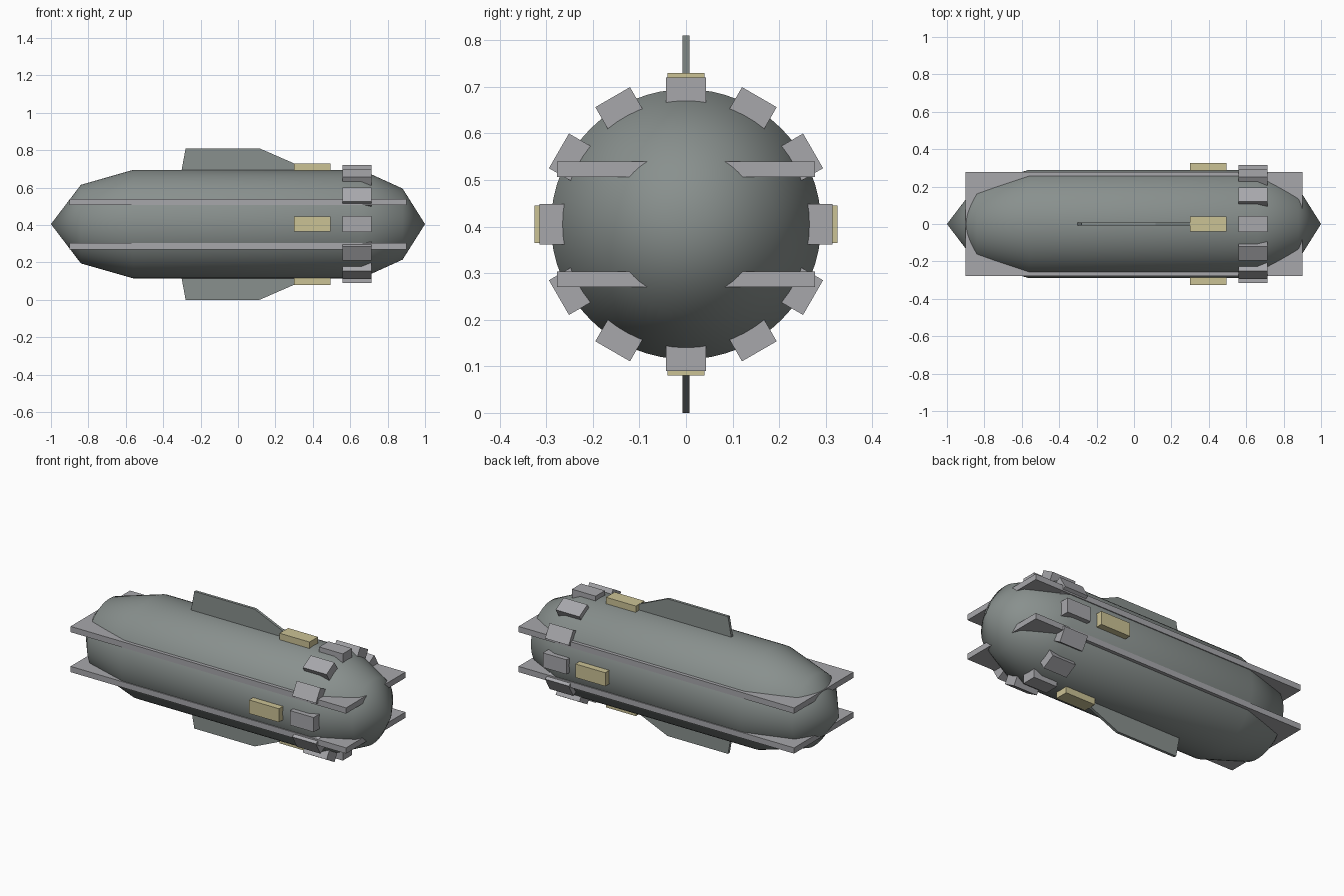
import bpy
import bmesh
from math import radians, sin, cos, tau
from mathutils import Matrix, Vector

cube = bpy.data.objects.get("Cube")
if cube:
    bpy.data.objects.remove(cube, do_unlink=True)

AXIS_Z = 0.405


def material(name, rgb):
    m = bpy.data.materials.new(name)
    m.use_nodes = True
    m.diffuse_color = (*rgb, 1)
    bsdf = next(n for n in m.node_tree.nodes if n.type == "BSDF_PRINCIPLED")
    bsdf.inputs["Base Color"].default_value = (*rgb, 1)
    return m


hull_grey = material("hull_grey", (0.25, 0.28, 0.27))
light_grey = material("light_grey", (0.39, 0.39, 0.41))
pale_yellow = material("pale_yellow", (0.60, 0.54, 0.30))


def finish(bm, name, mat):
    bmesh.ops.recalc_face_normals(bm, faces=bm.faces)
    mesh = bpy.data.meshes.new(name)
    bm.to_mesh(mesh)
    bm.free()
    mesh.materials.append(mat)
    ob = bpy.data.objects.new(name, mesh)
    bpy.context.collection.objects.link(ob)
    return ob


def box(name, mat, low, high, roll=0):
    """Box given by two corners relative to the hull axis, rolled about it."""
    low, high = Vector(low), Vector(high)
    bm = bmesh.new()
    bmesh.ops.create_cube(bm, size=1)
    place = (Matrix.Translation((0, 0, AXIS_Z)) @ Matrix.Rotation(roll, 4, "X")
             @ Matrix.Translation((low + high) / 2)
             @ Matrix.Diagonal((*(high - low), 1)))
    bmesh.ops.transform(bm, matrix=place, verts=bm.verts)
    return finish(bm, name, mat)


# Hull: a lathed profile pointed at both ends
def lathe(name, mat, profile, sides=64):
    bm = bmesh.new()
    rings = []
    for x, r in profile:
        count = sides if r else 1
        rings.append([bm.verts.new((x, r * cos(tau * i / sides),
                                    AXIS_Z + r * sin(tau * i / sides)))
                      for i in range(count)])
    for a, b in zip(rings, rings[1:]):
        for i in range(sides):
            j = (i + 1) % sides
            quad = [a[i % len(a)], a[j % len(a)], b[j % len(b)], b[i % len(b)]]
            bm.faces.new(list(dict.fromkeys(quad)))
    return finish(bm, name, mat)


hull = lathe("hull", hull_grey, [(-1, 0), (-0.84, 0.21), (-0.56, 0.29),
                                 (0.66, 0.29), (0.88, 0.19), (1, 0)])
bpy.context.view_layer.objects.active = hull
hull.select_set(True)
bpy.ops.object.shade_smooth_by_angle(angle=radians(60))
hull.select_set(False)

# Long horizontal plates running through the hull
for name, z in (("upper_plate", 0.118), ("lower_plate", -0.118)):
    box(name, light_grey, (-0.9, -0.277, z - 0.017), (0.9, 0.277, z + 0.017))

# Ring of twelve blocks near the nose
for i in range(12):
    box(f"ring_block_{i + 1}", light_grey, (0.56, -0.043, 0.23),
        (0.715, 0.043, 0.315), i * tau / 12)

# Pads on the four sides
for i, side in enumerate(("top", "right", "bottom", "left")):
    box(f"{side}_pad", pale_yellow, (0.3, -0.04, 0.26),
        (0.495, 0.04, 0.325), i * tau / 4)


# Thin fins above and below
def fin(name, sign):
    outline = [(-0.305, 0.27), (-0.28, 0.405), (0.115, 0.405),
               (0.31, 0.32), (0.31, 0.27)]
    bm = bmesh.new()
    face = bm.faces.new([bm.verts.new((x, -0.008, AXIS_Z + sign * z))
                         for x, z in outline])
    made = bmesh.ops.extrude_face_region(bm, geom=[face])["geom"]
    moved = [v for v in made if isinstance(v, bmesh.types.BMVert)]
    bmesh.ops.translate(bm, verts=moved, vec=(0, 0.016, 0))
    return finish(bm, name, hull_grey)


fin("top_fin", 1)
fin("bottom_fin", -1)
